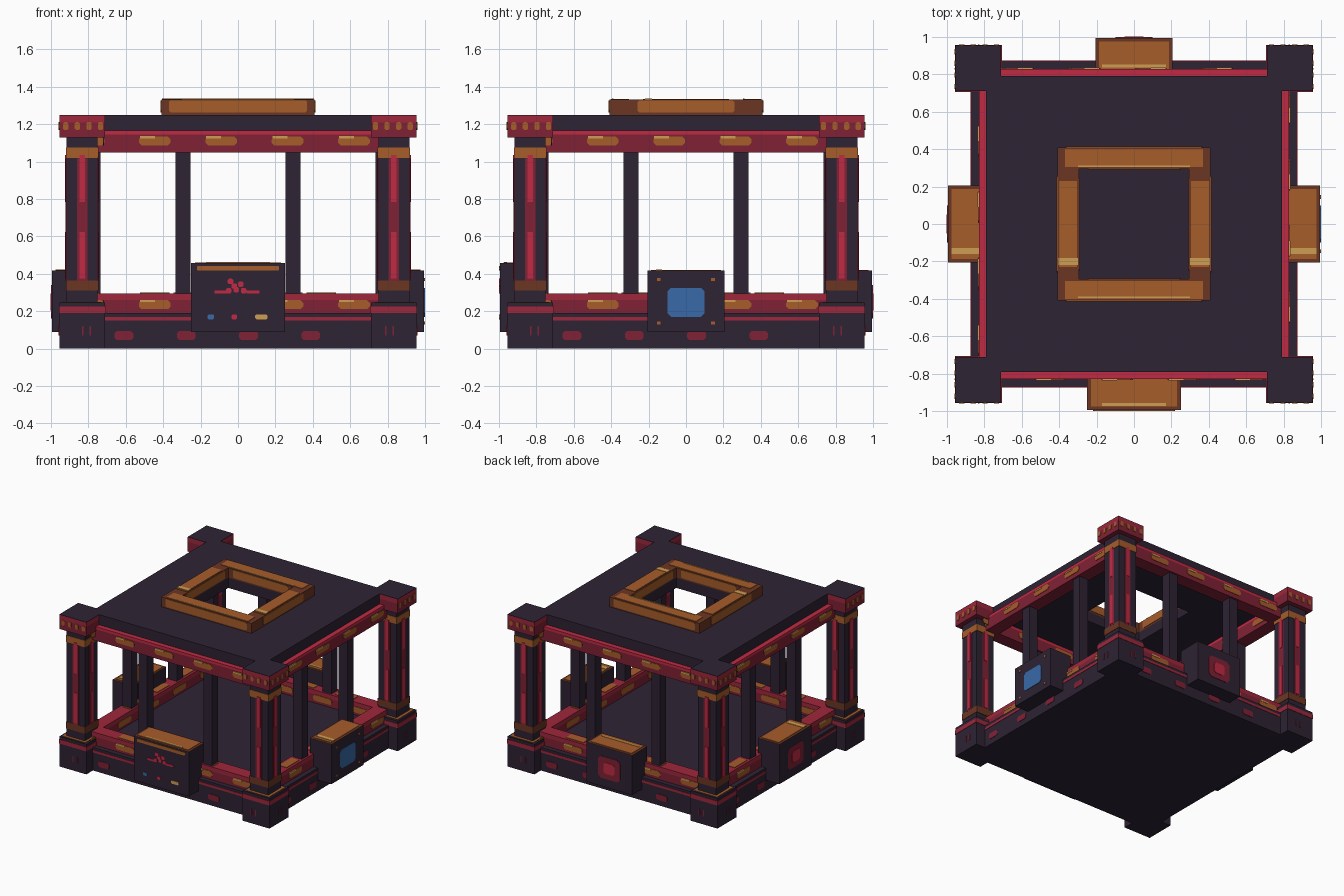
import bpy
import bmesh
from math import pi
from mathutils import Matrix

cube = bpy.data.objects.get("Cube")
if cube:
    bpy.data.objects.remove(cube, do_unlink=True)

SIDES = (FRONT, RIGHT, BACK, LEFT) = range(4)


def material(name, rgb):
    linear = [((c / 255 + 0.055) / 1.055) ** 2.4 for c in rgb] + [1]
    mat = bpy.data.materials.new(name)
    mat.use_nodes = True
    mat.diffuse_color = linear
    shader = mat.node_tree.nodes["Principled BSDF"]
    shader.inputs["Base Color"].default_value = linear
    shader.inputs["Roughness"].default_value = 0.9
    return mat


dark = material("dark_plum", (46, 35, 52))
dark_red = material("dark_red", (128, 33, 53))
mid_red = material("mid_red", (158, 39, 59))
bright_red = material("bright_red", (192, 42, 68))
orange = material("orange", (166, 93, 42))
brown = material("brown", (108, 54, 35))
gold = material("gold", (206, 158, 84))
blue = material("blue", (56, 106, 168))


class Part:
    """Collects blocks of one colour into one object."""

    def __init__(self, name, mat):
        self.name, self.mat, self.bm = name, mat, bmesh.new()

    def block(self, side, u, d, z, cut=0):
        """Block on a side: u runs along it, d outward, z up; cut trims corners."""
        (u0, u1), (d0, d1), (z0, z1) = u, d, z
        c = cut
        if c:
            outline = [(u0 + c, z0), (u1 - c, z0), (u1, z0 + c), (u1, z1 - c),
                       (u1 - c, z1), (u0 + c, z1), (u0, z1 - c), (u0, z0 + c)]
        else:
            outline = [(u0, z0), (u1, z0), (u1, z1), (u0, z1)]
        near = [self.bm.verts.new((a, -d1, b)) for a, b in outline]
        face = self.bm.faces.new(near)
        grown = bmesh.ops.extrude_face_region(self.bm, geom=[face])["geom"]
        far = [v for v in grown if isinstance(v, bmesh.types.BMVert)]
        for v in far:
            v.co.y = -d0
        bmesh.ops.transform(self.bm, verts=near + far,
                            matrix=Matrix.Rotation(side * pi / 2, 4, "Z"))
        return self

    def plate(self, side, at, size, d, cut=0, thick=0.004):
        """Thin painted detail centred at (u, z) on the face at distance d."""
        (u, z), (w, h) = at, (size[0] / 2, size[1] / 2)
        return self.block(side, (u - w, u + w), (d - 0.002, d + thick), (z - h, z + h), cut)

    def around(self, *args, **kwargs):
        for side in SIDES:
            self.block(side, *args, **kwargs)
        return self

    def plates_around(self, *args, **kwargs):
        for side in SIDES:
            self.plate(side, *args, **kwargs)
        return self

    def done(self):
        bmesh.ops.recalc_face_normals(self.bm, faces=self.bm.faces[:])
        mesh = bpy.data.meshes.new(self.name)
        self.bm.to_mesh(mesh)
        self.bm.free()
        mesh.materials.append(self.mat)
        bpy.context.collection.objects.link(bpy.data.objects.new(self.name, mesh))


def ring(name, mat, *args, **kwargs):
    Part(name, mat).around(*args, **kwargs).done()


# Base slab, floor and its stripe
Part("base_slab", dark).block(FRONT, (-.87, .87), (-.87, .87), (0, .19)).done()
ring("base_stripe", mid_red, (-.72, .72), (.86, .873), (.15, .17))
spots = Part("base_spots", dark_red)
for i in range(4):
    spots.plates_around((-.61 + i * .333, .07), (.1, .048), .87, cut=.012)
spots.done()

# Corner blocks, pillars and caps
corner = (.71, .955)
ring("corner_blocks", dark, corner, corner, (0, .247))
ring("corner_tops", orange, (.73, .94), (.73, .94), (.24, .25))
stripe = Part("corner_stripes", mid_red)
stripe.around((.707, .958), (.707, .958), (.19, .225)).done()
marks = Part("corner_marks", dark_red)
for u in (-.83, -.79, .79, .83):
    marks.plates_around((u, .095), (.008, .05), .955)
marks.done()
shaft = (.75, .917)
band = (.746, .92)
ring("pillars", dark, shaft, shaft, (.24, 1.14))
ring("pillar_foot_bands", brown, band, band, (.31, .365))
ring("pillar_head_bands", orange, band, band, (1.02, 1.075))
wide = Part("pillar_stripes", dark_red)
narrow = Part("pillar_highlights", bright_red)
for u in (-.833, .833):
    for d in (.917, -.75):
        outward = .004 if d > 0 else .003
        wide.plates_around((u, .69), (.055, .655), d, thick=outward)
        for z in (.5, .91):
            narrow.plates_around((u, z), (.03, .25), d, thick=outward + .003)
wide.done()
narrow.done()
ring("caps", dark_red, corner, corner, (1.13, 1.21))
ring("cap_bands", mid_red, corner, corner, (1.21, 1.247))
ring("cap_tops", dark, corner, corner, (1.247, 1.25))
dots = Part("cap_dots", orange)
for i in range(4):
    for direction in (-1, 1):
        dots.plates_around((direction * (.735 + i * .062), 1.19), (.028, .042), .955, cut=.007)
dots.done()

# Lower rails and upper beams with their patches
rail = (-.78, .78)
depth = (.72, .83)
ring("lower_rails", dark_red, rail, depth, (.18, .26))
ring("lower_rail_tops", mid_red, rail, depth, (.26, .295))
ring("upper_beams", dark_red, rail, depth, (1.05, 1.145))
ring("upper_beam_tops", bright_red, rail, depth, (1.145, 1.166))
patches = Part("rail_patches", orange)
glints = Part("rail_glints", gold)
for i in range(5):
    u = -.8 + i * .355
    for z in (.235, 1.11):
        patches.plates_around((u, z), (.17, .048), .83, cut=.015)
        patches.plates_around((u, z), (.17, .048), -.72, cut=.015)
        if i:
            glints.plates_around((u - .04, z + .02), (.08, .012), .83, thick=.007)
    if 0 < i < 4:
        patches.around((u - .08, u + .08), (.74, .81), (.29, .299))
patches.done()
glints.done()

# Slim inner posts, two on each side
posts = Part("inner_posts", dark)
for u in (-.295, .295):
    posts.around((u - .04, u + .04), (.735, .815), (.28, 1.06))
posts.done()

# Roof with a square opening and a raised frame
hole = .295
ring("roof", dark, (-.79, hole), (hole, .79), (1.166, 1.25))
frame = Part("roof_frame", brown)
frame_face = Part("roof_frame_faces", orange)
frame_glint = Part("roof_frame_glints", gold)
for side in SIDES:
    lengthwise = side in (FRONT, BACK)
    half = .41 if lengthwise else hole
    inset = .37 if lengthwise else .23
    frame.block(side, (-half, half), (hole, .41), (1.25, 1.331))
    frame_face.block(side, (-inset, inset), (.305, .4), (1.328, 1.335))
    frame_face.plate(side, (0, 1.295), (.74 if lengthwise else .52, .066), .41, cut=.01)
    frame_face.plate(side, (0, 1.295), (.5, .066), -hole, cut=.01)
frame_glint.block(FRONT, (-.3, .3), (.388, .396), (1.333, 1.338))
frame_glint.block(BACK, (-.3, .3), (.306, .314), (1.333, 1.338))
for side, u in ((RIGHT, -.2), (LEFT, .2)):
    frame_glint.block(side, (u - .018, u + .018), (.3, .405), (1.333, 1.338))
for piece in (frame, frame_face, frame_glint):
    piece.done()

# Console boxes, one on each side
consoles = Part("console_boxes", dark)
rims = Part("console_rims", brown)
lids = Part("console_lids", orange)
lid_glints = Part("console_lid_glints", gold)
face = .995
for side in SIDES:
    half, top = (.25, .46) if side == FRONT else (.207, .42)
    consoles.block(side, (-half, half), (.8, face), (.09, top - .006))
    rims.block(side, (-half, half), (.8, face), (top - .006, top - .003))
    lids.block(side, (-half + .02, half - .02), (.815, .975), (top - .004, top))
    if side in (FRONT, BACK):
        d = .965 if side == FRONT else .845
        lid_glints.block(side, (-.17, .17), (d - .007, d + .007), (top, top + .003))
    else:
        u = -.145 if side == RIGHT else .145
        lid_glints.block(side, (u - .016, u + .016), (.82, .975), (top, top + .003))
for piece in (consoles, rims, lids, lid_glints):
    piece.done()

# Front console: lamp bar, emblem and buttons
Part("front_bar", orange).plate(FRONT, (0, .43), (.44, .026), face, cut=.006).done()
emblem = Part("front_emblem", bright_red)
for at in ((-.04, .36), (-.02, .335), (.015, .345), (-.05, .31), (-.01, .315), (.03, .31)):
    emblem.plate(FRONT, at, (.03, .028), face, cut=.006)
for u in (-.09, .08):
    emblem.plate(FRONT, (u, .302), (.07, .016), face)
emblem.done()
Part("blue_button", blue).plate(FRONT, (-.145, .17), (.036, .026), face, cut=.006).done()
Part("red_button", bright_red).plate(FRONT, (-.02, .17), (.03, .026), face, cut=.006).done()
Part("gold_button", gold).plate(FRONT, (.125, .17), (.066, .026), face, cut=.006).done()

# Screens on the other consoles
Part("blue_screen", blue).plate(RIGHT, (0, .248), (.2, .155), face, cut=.02).done()
rivets = Part("screen_rivets", orange)
for u in (-.145, .145):
    for z in (.137, .37):
        rivets.plate(RIGHT, (u, z), (.02, .016), face)
rivets.done()
outer = Part("red_screens", dark_red)
inner = Part("red_screen_centres", bright_red)
for side in (BACK, LEFT):
    outer.plate(side, (0, .25), (.2, .18), face, cut=.025)
    inner.plate(side, (0, .25), (.1, .09), face, cut=.015, thick=.007)
outer.done()
inner.done()
